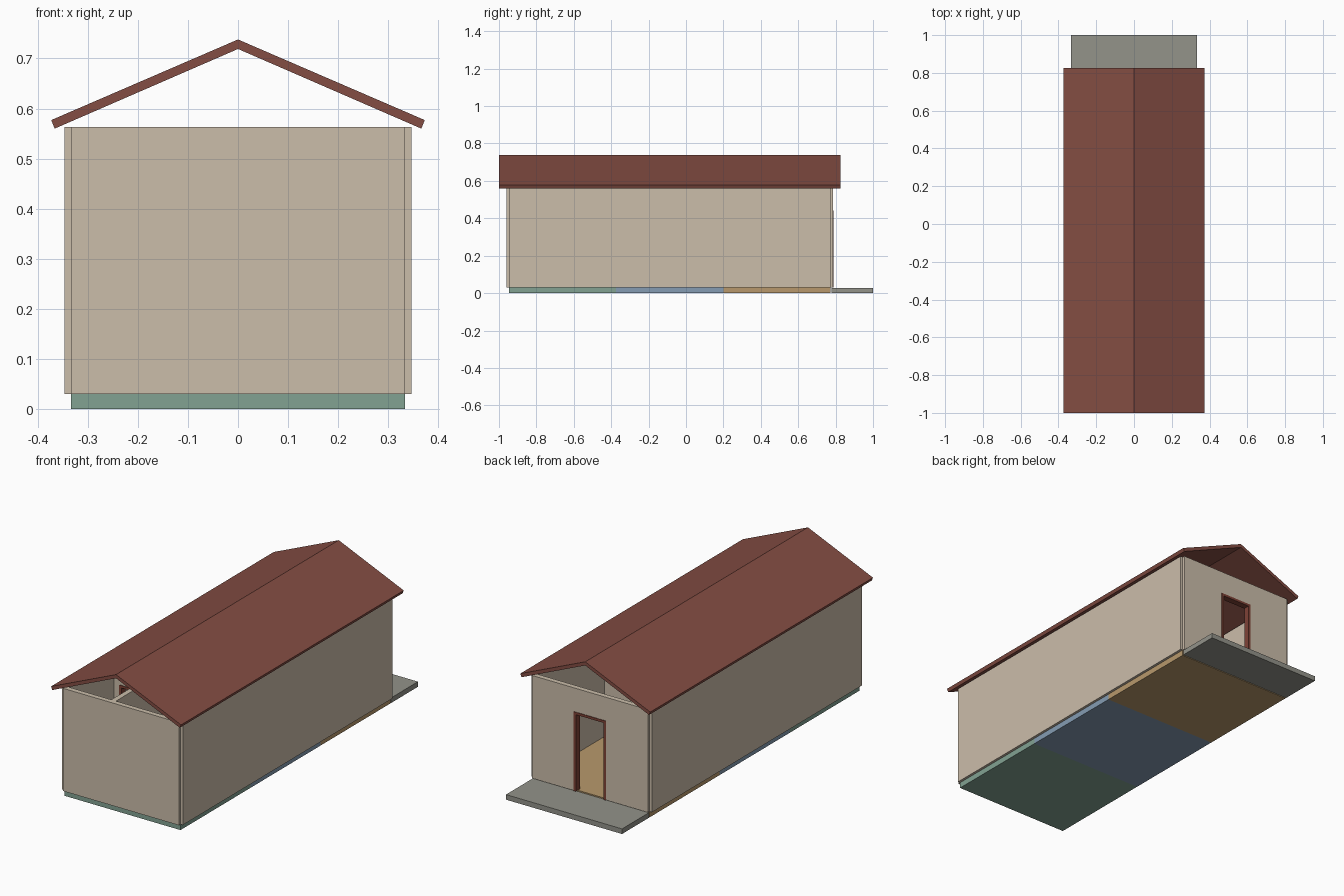
import bpy, bmesh

if "Cube" in bpy.data.objects:
    bpy.data.objects.remove(bpy.data.objects["Cube"])


def material(name, rgb):
    lin = [(c / 255 / 12.92) if c / 255 <= 0.04045 else ((c / 255 + 0.055) / 1.055) ** 2.4 for c in rgb]
    m = bpy.data.materials.new(name)
    m.diffuse_color = (*lin, 1)
    m.use_nodes = True
    m.node_tree.nodes["Principled BSDF"].inputs["Base Color"].default_value = m.diffuse_color
    return m


PLASTER = material("beige plaster", (203, 189, 170))
ROOF = material("red brown roof", (132, 77, 67))
FRAME = material("dark red frame", (126, 66, 54))
GREEN = material("green floor", (130, 162, 146))
BLUE = material("blue floor", (133, 156, 179))
TAN = material("tan floor", (184, 153, 108))
GREY = material("grey porch", (147, 147, 138))


def prism(name, outline, y0, y1, mat):
    """Extrude an (x, z) outline from y0 to y1."""
    bm = bmesh.new()
    face = bm.faces.new([bm.verts.new((x, y0, z)) for x, z in outline])
    res = bmesh.ops.extrude_face_region(bm, geom=[face])
    verts = [v for v in res["geom"] if isinstance(v, bmesh.types.BMVert)]
    bmesh.ops.translate(bm, verts=verts, vec=(0, y1 - y0, 0))
    bmesh.ops.recalc_face_normals(bm, faces=bm.faces[:])
    me = bpy.data.meshes.new(name)
    bm.to_mesh(me)
    bm.free()
    me.materials.append(mat)
    ob = bpy.data.objects.new(name, me)
    bpy.context.collection.objects.link(ob)
    return ob


def box(name, x0, x1, y0, y1, z0, z1, mat):
    return prism(name, [(x0, z0), (x1, z0), (x1, z1), (x0, z1)], y0, y1, mat)


def arch(xl, xr, top, dl, dr, dtop, z0):
    """Upside-down U outline: a rectangle with a doorway cut from its bottom."""
    return [(xl, z0), (dl, z0), (dl, dtop), (dr, dtop), (dr, z0), (xr, z0), (xr, top), (xl, top)]


W = 0.333              # half width of the floor
Y0, Y1 = -0.947, 0.773  # house ends
T = 0.0133             # half wall thickness
Z0, Z1 = 0.03, 0.563   # wall bottom and top
DOOR, DTOP = 0.08, 0.428


def door_wall(name, xl, xr, y, door_x):
    a, b = door_x - DOOR, door_x + DOOR
    prism(name, arch(xl, xr, Z1, a - 0.002, b + 0.002, DTOP + 0.002, Z0), y - T, y + T, PLASTER)
    prism(name + "_door_frame", arch(a - 0.0125, b + 0.0125, DTOP + 0.0125, a, b, DTOP, Z0),
          y - T - 0.003, y + T + 0.003, FRAME)


# Floors of the three rooms, and the porch
step = (Y1 - Y0) / 3
for i, (n, m) in enumerate((("kitchen", GREEN), ("bedroom", BLUE), ("living_room", TAN))):
    box(n + "_floor", -W, W, Y0 + i * step, Y0 + (i + 1) * step, 0, Z0, m)
box("porch", -W, W, Y1 + 0.005, 1.0, 0, 0.0265, GREY)

# Outer walls
for side, s in (("left", -1), ("right", 1)):
    box(side + "_wall", s * W - T, s * W + T, Y0, Y1, Z0, Z1, PLASTER)
box("front_wall", -W, W, Y0 - T, Y0 + T, Z0, Z1, PLASTER)
door_wall("back_wall", -W, W, Y1, 0)

# Room partitions with doorways
door_wall("kitchen_partition", -W, W, Y0 + step, 0)
door_wall("living_partition", -W, W, Y0 + 2 * step, 0)

# Small corner room at the front left
BX, BY = -0.06, -0.547
box("corner_room_side_wall", BX - T, BX + T, Y0, BY, Z0, Z1, PLASTER)
door_wall("corner_room_end_wall", -W, BX, BY, -0.195)

# Gable roof
prism("roof", [(0, 0.738), (0.373, 0.577), (0.366, 0.56), (0, 0.719), (-0.366, 0.56), (-0.373, 0.577)],
      -1.0, 0.826, ROOF)
